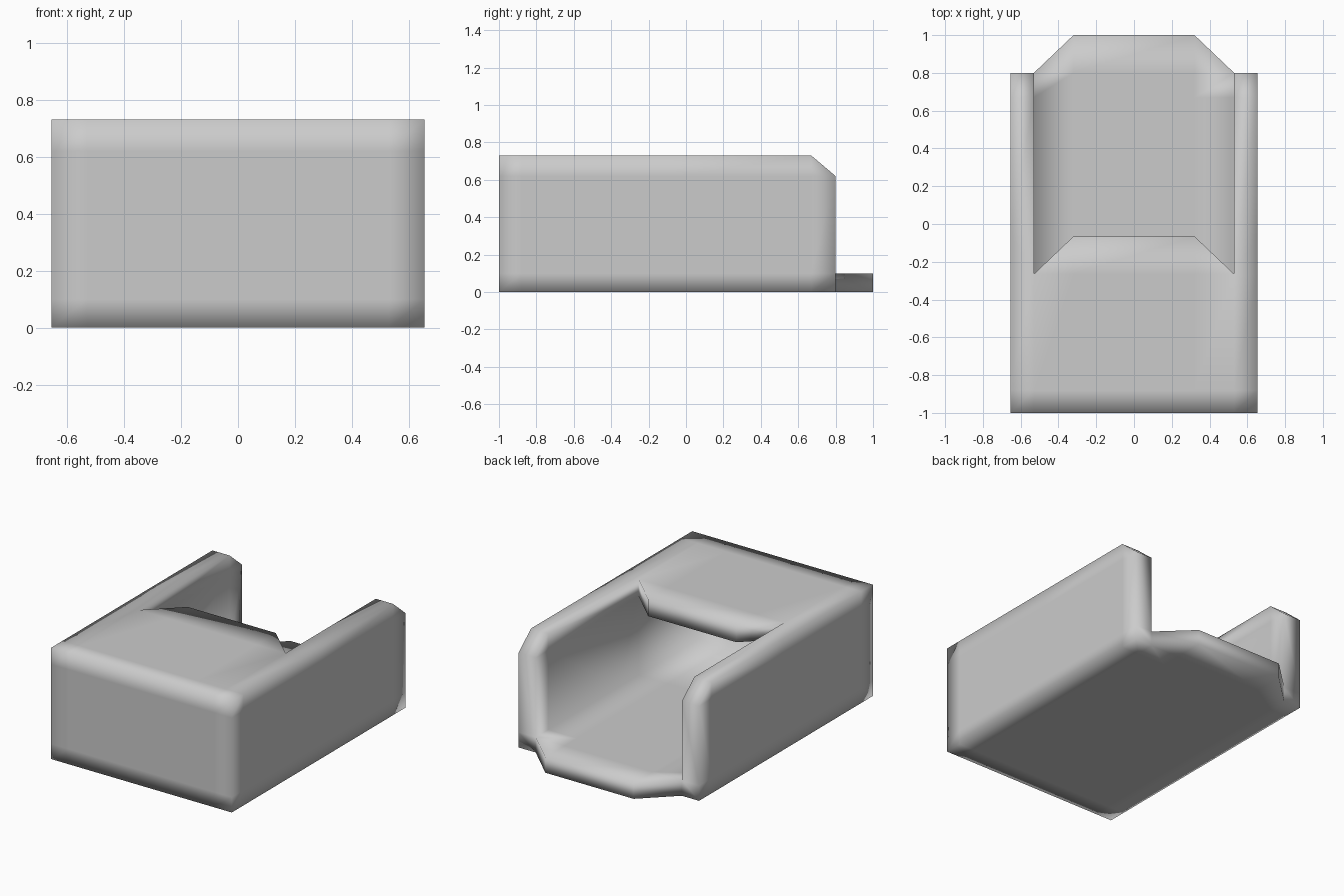
import bpy
import bmesh
from mathutils import Vector

if "Cube" in bpy.data.objects:
    bpy.data.objects.remove(bpy.data.objects["Cube"])

# Grid cuts shared by floor, walls, front and roof
X = [-0.655, -0.53, -0.32, 0.32, 0.53, 0.655]
Y = [-1.0, -0.88, -0.265, -0.065, 0.67, 0.8, 1.0]
Z = [0.0, 0.1, 0.62, 0.73]


def filled(i, j, k):
    if not (0 <= i < 5 and 0 <= j < 6 and 0 <= k < 3):
        return False
    side = i in (0, 4)
    if j == 5:                 # tongue of the floor sticking out at the back
        return k == 0 and not side
    if k == 0 or side or j == 0:   # floor, side walls, front wall
        return True
    return k == 2 and j <= 2   # roof over the front half


bm = bmesh.new()
verts = {}


def vert(key):
    if key not in verts:
        verts[key] = bm.verts.new((X[key[0]], Y[key[1]], Z[key[2]]))
    return verts[key]


# Outer skin of the filled cells
for i in range(5):
    for j in range(6):
        for k in range(3):
            if not filled(i, j, k):
                continue
            cell = (i, j, k)
            for axis in range(3):
                for side in (0, 1):
                    near = list(cell)
                    near[axis] += 1 if side else -1
                    if filled(*near):
                        continue
                    u, v = [a for a in range(3) if a != axis]
                    quad = []
                    for du, dv in ((0, 0), (1, 0), (1, 1), (0, 1)):
                        p = list(cell)
                        p[axis] += side
                        p[u] += du
                        p[v] += dv
                        quad.append(vert(tuple(p)))
                    bm.faces.new(quad)

# Cut corners by sliding vertices onto their neighbours
for (i, j, k), v in verts.items():
    if i in (1, 4) and j == 6:               # tongue corners
        v.co.y = Y[5]
    elif i in (1, 4) and j == 3 and k >= 2:  # roof opening corners
        v.co.y = Y[2]
    elif j == 5 and k == 3:                  # rear tops of the walls
        v.co.z = Z[2]

bmesh.ops.remove_doubles(bm, verts=bm.verts[:], dist=0.0005)
bmesh.ops.dissolve_degenerate(bm, edges=bm.edges[:], dist=0.0005)
bmesh.ops.recalc_face_normals(bm, faces=bm.faces[:])
for f in bm.faces:
    f.smooth = True

mesh = bpy.data.meshes.new("half_covered_tray")
bm.to_mesh(mesh)
bm.free()
obj = bpy.data.objects.new("half_covered_tray", mesh)
bpy.context.collection.objects.link(obj)
